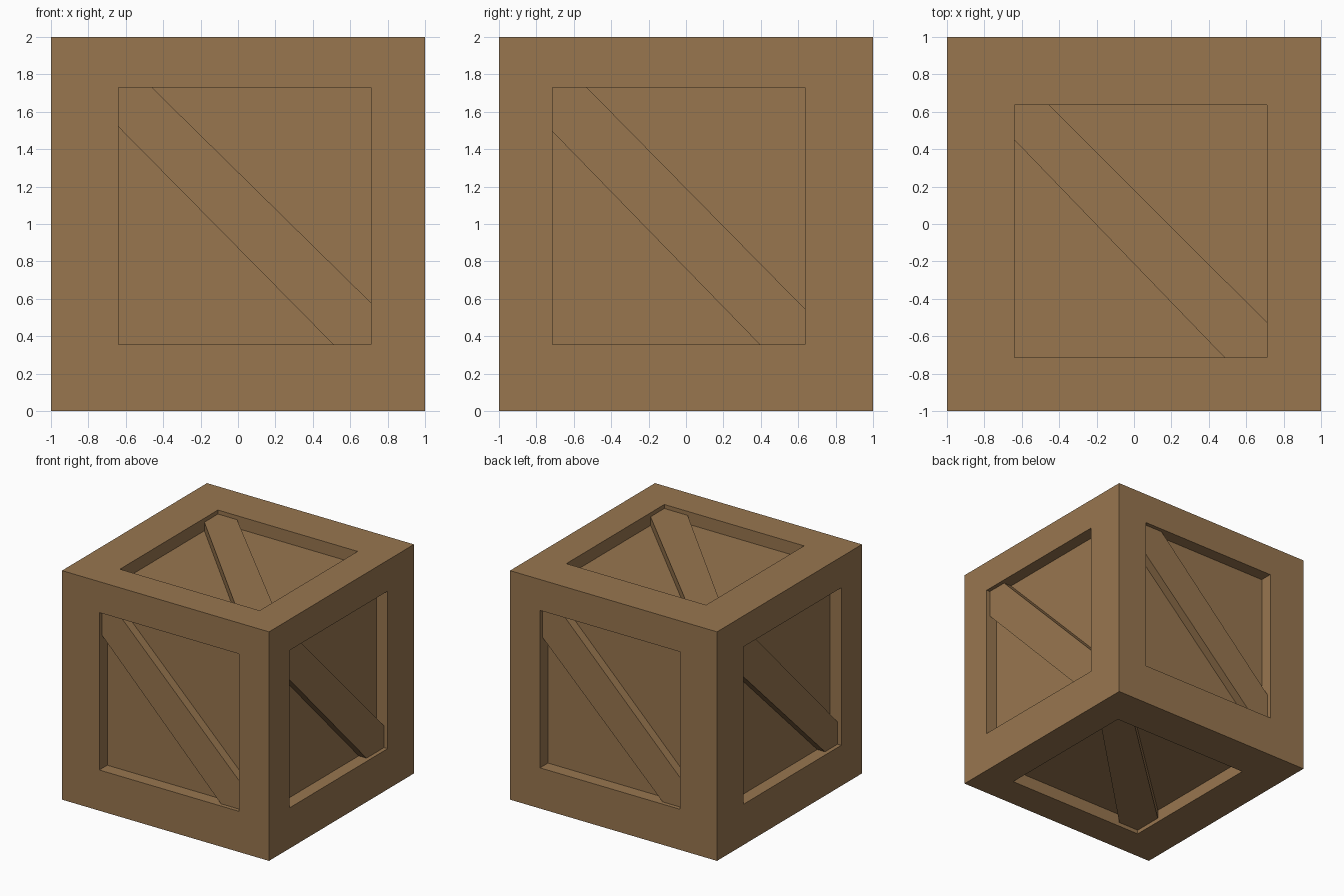
import bpy, bmesh
from mathutils import Vector

if "Cube" in bpy.data.objects:
    bpy.data.objects.remove(bpy.data.objects["Cube"])

wood = bpy.data.materials.new("wood")
wood.diffuse_color = (0.314, 0.181, 0.078, 1)
wood.use_nodes = True
wood.node_tree.nodes["Principled BSDF"].inputs["Base Color"].default_value = wood.diffuse_color

PANEL, PLANK = 0.11, 0.035      # depths below the outer faces
X, Y, Z = (-0.64, 0.71), (-0.715, 0.637), (0.355, 1.73)

# name, normal axis, outer position, inward sign, u range, v range, brace outline
sides = [
    ("front", 1, -1, 1, X, Z, [(-.64, 1.73), (-.64, 1.52), (.51, .355), (.71, .355), (.71, .58), (-.46, 1.73)]),
    ("back", 1, 1, -1, X, Z, [(.71, 1.73), (.71, 1.48), (-.45, .355), (-.64, .355), (-.64, .59), (.51, 1.73)]),
    ("right", 0, 1, -1, Y, Z, [(-.715, 1.73), (-.715, 1.495), (.395, .355), (.637, .355), (.637, .545), (-.53, 1.73)]),
    ("left", 0, -1, 1, Y, Z, [(.637, 1.73), (.637, 1.49), (-.54, .355), (-.715, .355), (-.715, .55), (.44, 1.73)]),
    ("top", 2, 2, -1, X, Y, [(-.64, .637), (-.64, .45), (.485, -.715), (.71, -.715), (.71, -.525), (-.455, .637)]),
    ("bottom", 2, 0, 1, X, Y, [(.71, .637), (.71, .42), (-.44, -.715), (-.64, -.715), (-.64, -.455), (.535, .637)]),
]


def place(axis, d, u, v):
    p = [u, v]
    p.insert(axis, d)
    return Vector(p)


def finish(name, bm):
    bmesh.ops.remove_doubles(bm, verts=bm.verts, dist=1e-4)
    bmesh.ops.recalc_face_normals(bm, faces=bm.faces)
    me = bpy.data.meshes.new(name)
    bm.to_mesh(me)
    bm.free()
    me.materials.append(wood)
    bpy.context.collection.objects.link(bpy.data.objects.new(name, me))


def rect(u, v):
    return [(u[0], v[0]), (u[1], v[0]), (u[1], v[1]), (u[0], v[1])]


crate = bmesh.new()
for name, axis, pos, inward, u, v, outline in sides:
    # Frame rim, recess walls and sunken panel
    full_v = (-1, 1) if axis == 2 else (0, 2)
    loops = []
    for corners, depth in ((rect((-1, 1), full_v), 0), (rect(u, v), 0), (rect(u, v), PANEL)):
        loops.append([crate.verts.new(place(axis, pos + inward * depth, *c)) for c in corners])
    for a, b in zip(loops, loops[1:]):
        for i in range(4):
            j = (i + 1) % 4
            crate.faces.new((a[i], a[j], b[j], b[i]))
    crate.faces.new(loops[2])

    # Diagonal brace lying on the panel
    bm = bmesh.new()
    outer, inner = [[bm.verts.new(place(axis, pos + inward * d, *c)) for c in outline]
                    for d in (PLANK, PANEL)]
    bm.faces.new(outer)
    bm.faces.new(inner)
    for i in range(6):
        j = (i + 1) % 6
        bm.faces.new((outer[i], outer[j], inner[j], inner[i]))
    finish(name + "_brace", bm)

finish("crate_body", crate)
